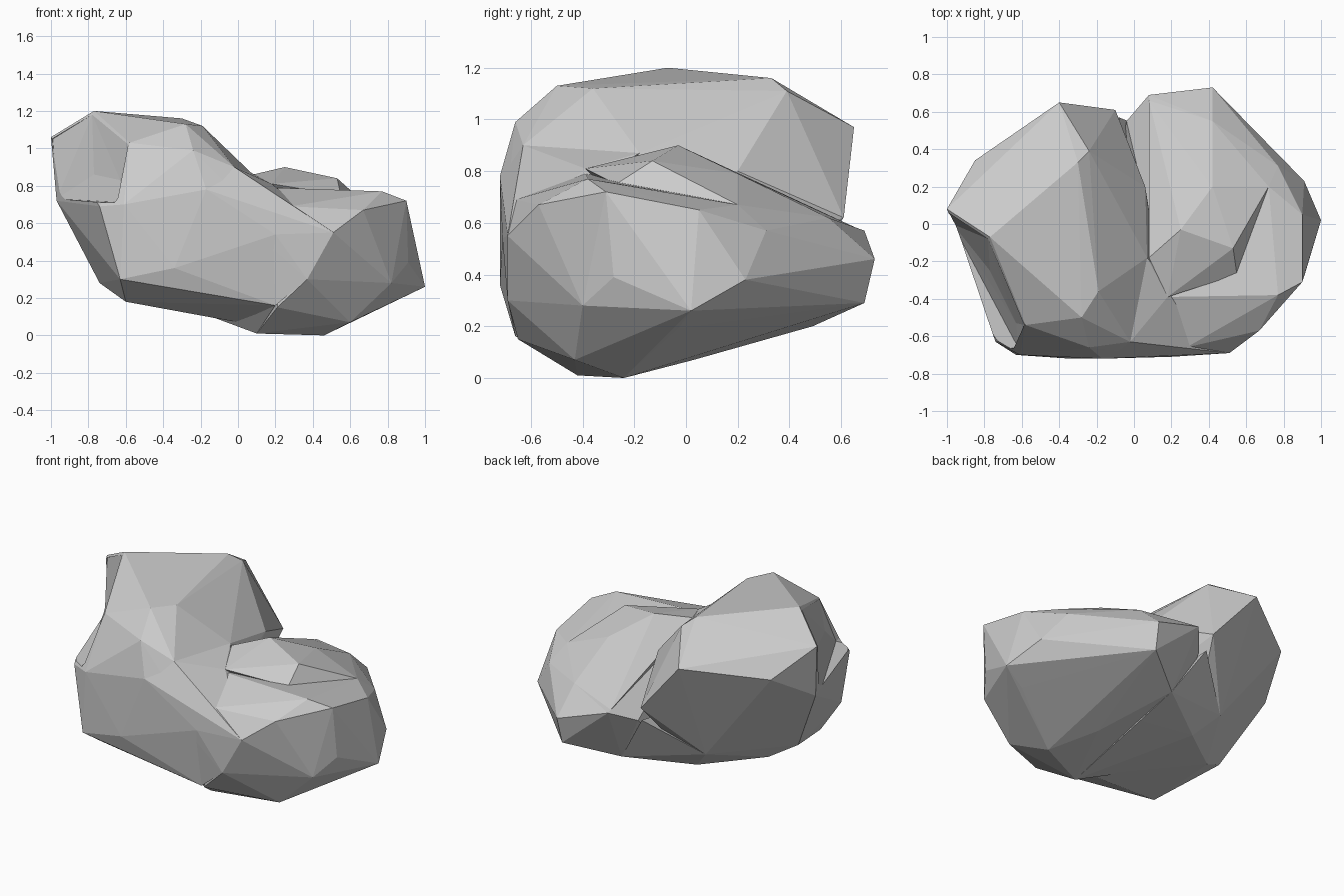
import bpy
import bmesh

# Remove the default cube only
default_cube = bpy.data.objects.get("Cube")
if default_cube:
    bpy.data.objects.remove(default_cube, do_unlink=True)

# One plain stone grey
stone = bpy.data.materials.new("stone_grey")
stone.use_nodes = True
grey = (0.6, 0.6, 0.6, 1.0)
stone.diffuse_color = grey
for node in stone.node_tree.nodes:
    if node.type == 'BSDF_PRINCIPLED':
        node.inputs["Base Color"].default_value = grey


def convex_block(name, corners):
    """Wrap a faceted convex block around a few corner points."""
    bm = bmesh.new()
    for corner in corners:
        bm.verts.new(corner)
    hull = bmesh.ops.convex_hull(bm, input=list(bm.verts))
    spare = set(hull["geom_interior"]) | set(hull["geom_unused"])
    spare_verts = [item for item in spare if isinstance(item, bmesh.types.BMVert)]
    bmesh.ops.delete(bm, geom=spare_verts, context='VERTS')
    bmesh.ops.recalc_face_normals(bm, faces=list(bm.faces))
    mesh = bpy.data.meshes.new(name)
    bm.to_mesh(mesh)
    bm.free()
    mesh.materials.append(stone)
    block = bpy.data.objects.new(name, mesh)
    bpy.context.collection.objects.link(block)
    return block


def combine(target, helper, operation):
    """Apply a boolean with a helper block, then discard the helper."""
    helper.hide_render = True
    modifier = target.modifiers.new(operation.lower(), 'BOOLEAN')
    modifier.operation = operation
    modifier.solver = 'EXACT'
    modifier.object = helper
    bpy.context.view_layer.objects.active = target
    bpy.ops.object.modifier_apply(modifier=modifier.name)
    bpy.data.objects.remove(helper, do_unlink=True)


# Tall block: crest, front shoulder, back wall and sloping underside
crest = [
    (-1, .08, 1.06), (-.77, -.07, 1.2), (-.3, .33, 1.16), (-.24, .39, 1.11),
    (-.19, -.36, 1.12), (-.28, -.5, 1.13), (-.58, -.54, 1.03),
]
front_shoulder = [
    (-.24, -.66, .99), (-.02, -.63, .9), (-.17, -.72, .78), (.2, -.71, .54),
    (-.74, -.63, .69), (-.61, -.7, .7), (.07, -.18, .87), (.06, .2, .8),
]
back_wall = [
    (-.4, .65, .97), (-.1, .61, .62), (-.85, .34, .9), (-.97, .05, .72),
]
tall_underside = [
    (-.38, .34, .29), (-.74, -.1, .28), (-.6, -.53, .18), (-.63, -.7, .3),
    (-.34, -.72, .36), (.2, -.66, .16), (0, -.4, .07), (-.25, -.3, .14),
    (-.25, .24, .15), (-.58, -.02, .19),
]

# Low block: shelf, outer rim, back end and base
shelf = [
    (.18, -.39, .79), (.77, -.38, .77), (.72, .2, .67), (.42, .55, .62),
    (.28, -.66, .69), (.67, -.57, .67),
]
outer_rim = [
    (.9, -.31, .72), (.9, .05, .65), (.91, .23, .38), (1, .02, .26),
    (.77, .31, .57), (.51, -.69, .55), (.37, -.69, .3), (.91, -.28, .39),
]
back_end = [
    (.08, .69, .57), (.42, .73, .46), (.41, .69, .29), (.64, .45, .38),
    (-.04, .55, .5),
]
low_base = [
    (.46, -.24, 0), (.1, -.42, .01), (.84, -.03, .19), (.82, -.4, .28),
    (.6, -.43, .07), (.3, .03, .07), (.12, .49, .2), (-.1, .25, .2),
    (.21, -.65, .15),
]

# Raised cap standing on the shelf
cap = [
    (.25, -.03, .9), (.53, -.13, .84), (.08, -.18, .86), (.18, -.39, .81),
    (.55, -.27, .75), (.72, .2, .67), (.42, .2, .79), (.42, .55, .62),
    (.08, .66, .58), (.3, 0, .4),
]

# Front slope that joins the shoulder to the shelf
front_slope = [
    (-.02, -.63, .9), (-.17, -.72, .78), (.2, -.71, .54), (.28, -.66, .69),
    (.51, -.69, .55), (.37, -.69, .3), (.2, -.66, .16), (.18, -.39, .81),
    (.07, -.18, .87), (-.2, -.4, .4),
]

# Filling underneath, where both blocks grow together
under_filling = [
    (-.08, .57, .52), (-.04, .55, .46), (.12, .49, .2), (-.38, .34, .29),
    (-.25, -.3, .14), (0, -.4, .07), (.1, -.42, .01), (.12, .2, .13),
    (-.25, .24, .15), (.2, -.65, .16), (0, .1, .4),
]

# Open hollow between the crest and the shoulder on the steep side
hollow = [
    (-.99, .07, 1.05), (-.97, 0, .73), (-.77, -.25, .86), (-.63, -.53, .83),
    (-.62, -.66, .71), (-.585, -.54, 1.02), (-.78, -.08, 1.18),
    (-1.1, -.72, .71), (-1.1, -.72, 1.25),
]

rock = convex_block("rock", crest + front_shoulder + back_wall + tall_underside)
combine(rock, convex_block("hollow_cutter", hollow), 'DIFFERENCE')

# Fuse the remaining blocks into one faceted rock
additions = {
    "low_block": shelf + outer_rim + back_end + low_base,
    "cap": cap,
    "front_slope": front_slope,
    "under_filling": under_filling,
}
for part_name, corners in additions.items():
    combine(rock, convex_block(part_name, corners), 'UNION')

for face in rock.data.polygons:
    face.use_smooth = False
